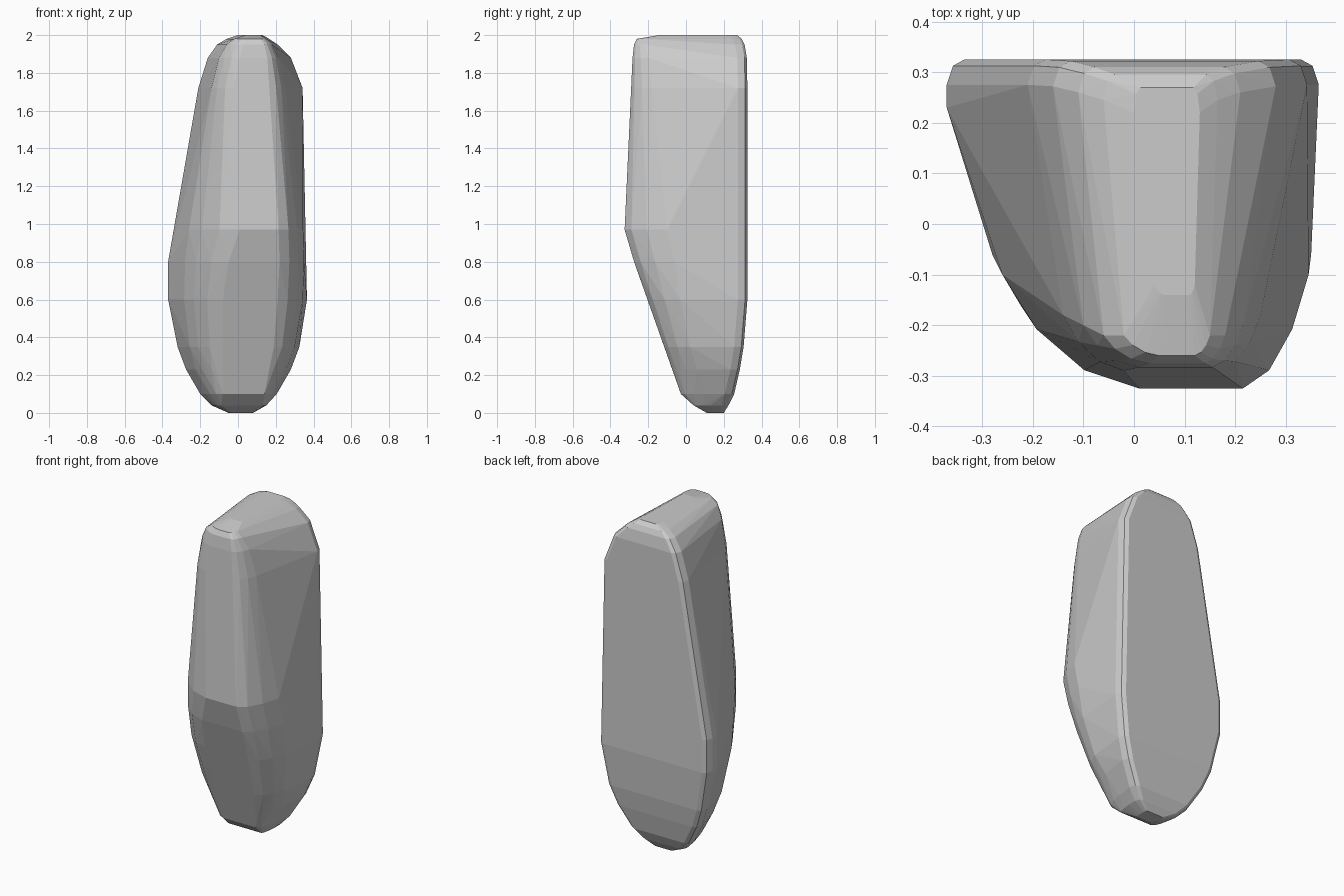
import bpy, bmesh

# Horizontal sections, bottom to top:
# z, back y, back left x, back right x, mid y, mid left x, mid right x, front y, front left x, front right x
SECTIONS = [
    (0.00, 0.20, -0.05, 0.08, 0.15, -0.05, 0.08, 0.11, -0.03, 0.07),
    (0.04, 0.225, -0.14, 0.15, 0.13, -0.13, 0.15, 0.04, -0.09, 0.13),
    (0.10, 0.255, -0.20, 0.205, 0.10, -0.17, 0.19, -0.027, -0.08, 0.14),
    (0.23, 0.285, -0.275, 0.28, 0.06, -0.225, 0.255, -0.072, -0.08, 0.165),
    (0.35, 0.305, -0.32, 0.325, 0.02, -0.255, 0.30, -0.115, -0.08, 0.19),
    (0.60, 0.325, -0.37, 0.365, -0.03, -0.285, 0.343, -0.204, -0.08, 0.21),
    (0.80, 0.325, -0.37, 0.363, -0.06, -0.28, 0.35, -0.275, -0.05, 0.22),
    (0.97, 0.325, -0.34, 0.36, -0.10, -0.26, 0.345, -0.325, 0.01, 0.215),
    (1.72, 0.325, -0.21, 0.342, -0.18, -0.14, 0.25, -0.29, -0.02, 0.17),
    (1.88, 0.322, -0.16, 0.28, -0.20, -0.10, 0.215, -0.283, 0.01, 0.155),
    (1.95, 0.31, -0.11, 0.21, -0.22, -0.06, 0.18, -0.275, 0.03, 0.14),
    (1.98, 0.295, -0.06, 0.165, -0.22, -0.02, 0.15, -0.26, 0.05, 0.12),
    (2.00, 0.27, 0.00, 0.13, -0.12, 0.04, 0.12, -0.14, 0.06, 0.11),
]


def section_points(z, yb, bl, br, ym, ml, mr, yf, fl, fr):
    """Closed section with a two-step back chamfer and rounded front corners."""
    inset = min(0.035, (br - bl) * 0.1)
    depth = min(0.05, (yb - yf) * 0.2)
    pts = []
    for along, back in ((1, 0), (0.35, 0.25), (0, 1)):
        pts += [(bl + inset * along, yb - depth * back), (br - inset * along, yb - depth * back)]
    # widest part stays straight for a short way
    if 0.55 < z < 0.9:
        pts.append((bl, yb - depth * 1.9))
    pts += [(ml, ym), (mr, ym), (fl, yf), (fr, yf)]
    # soft corner between the side and the front
    for t, d in ((0.75, 0.52), (0.4, 0.16)):
        yc = yf + (ym - yf) * d
        pts += [(fl + (ml - fl) * t, yc), (fr + (mr - fr) * t, yc)]
    return [(x, y, z) for x, y in pts]


# Faceted boulder skin wrapped around the sections
bm = bmesh.new()
for s in SECTIONS:
    for p in section_points(*s):
        bm.verts.new(p)
hull = bmesh.ops.convex_hull(bm, input=bm.verts[:])
junk = {g for g in hull["geom_interior"] + hull["geom_unused"] if isinstance(g, bmesh.types.BMVert)}
bmesh.ops.delete(bm, geom=list(junk), context='VERTS')
bmesh.ops.dissolve_limit(bm, angle_limit=0.02, verts=bm.verts[:], edges=bm.edges[:])
bmesh.ops.recalc_face_normals(bm, faces=bm.faces[:])

mesh = bpy.data.meshes.new("standing_rock")
bm.to_mesh(mesh)
bm.free()
rock = bpy.data.objects.new("standing_rock", mesh)
bpy.context.collection.objects.link(rock)
